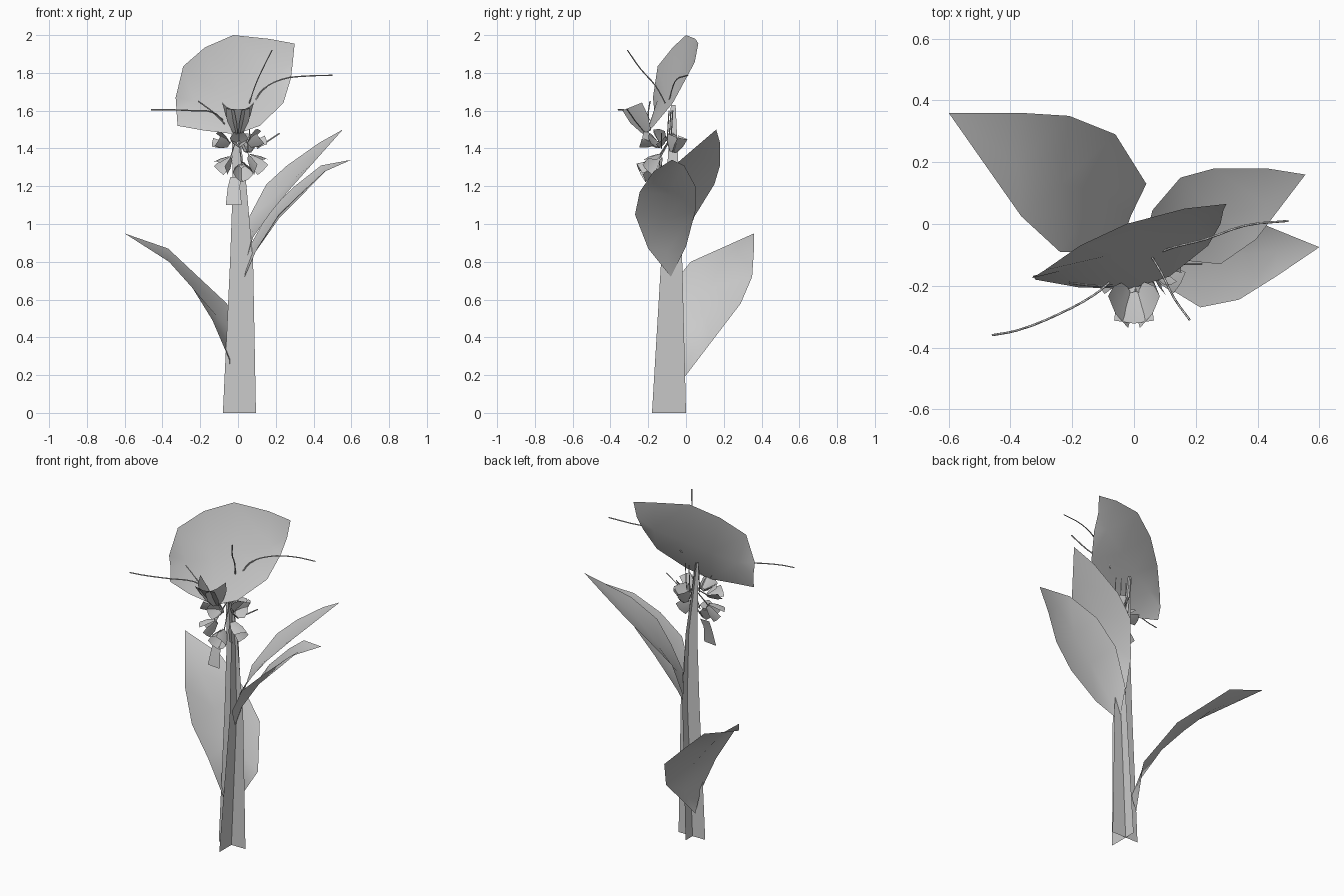
import bpy, math
from mathutils import Vector

cube = bpy.data.objects.get("Cube")
if cube:
    bpy.data.objects.remove(cube, do_unlink=True)

grey = bpy.data.materials.new("pale_grey")
grey.use_nodes = True
grey.diffuse_color = (0.6, 0.6, 0.6, 1)
grey.node_tree.nodes["Principled BSDF"].inputs["Base Color"].default_value = (0.6, 0.6, 0.6, 1)


def finish(name, verts, faces, smooth=True):
    mesh = bpy.data.meshes.new(name)
    mesh.from_pydata([tuple(v) for v in verts], [], faces)
    mesh.materials.append(grey)
    for p in mesh.polygons:
        p.use_smooth = smooth
    obj = bpy.data.objects.new(name, mesh)
    bpy.context.collection.objects.link(obj)
    return obj


def grid_faces(rows, cols, start=0):
    return [(start + r * cols + c, start + r * cols + c + 1,
             start + (r + 1) * cols + c + 1, start + (r + 1) * cols + c)
            for r in range(rows - 1) for c in range(cols - 1)]


def leaf(name, edge_a, edge_b, sag):
    """Skin between two matching edges, with a sunken midrib."""
    verts = []
    for a, b in zip(edge_a, edge_b):
        a, b = Vector(a), Vector(b)
        verts += [a, (a + b) / 2 + Vector(sag) * (a - b).length, b]
    obj = finish(name, verts, grid_faces(len(edge_a), 3))
    weld = obj.modifiers.new("weld_tip", 'WELD')
    weld.merge_threshold = 0.001


# Stem: two crossed tapering blades on a gently curved axis
# rows: height, axis x, blade limits in x, blade limits in y
stem_rows = [(0, 0.003, -0.08, 0.095, -0.18, 0),
             (0.8, 0.038, -0.042, 0.08, -0.132, -0.02),
             (1.2, 0.028, -0.028, 0.045, -0.105, -0.035),
             (1.63, -0.025, -0.037, -0.013, -0.08, -0.055)]
axis_y = -0.066
wide, deep = [], []
for z, x, x0, x1, y0, y1 in stem_rows:
    wide += [(x0, axis_y, z), (x, axis_y, z), (x1, axis_y, z)]
    deep += [(x, y0, z), (x, axis_y, z), (x, y1, z)]
rows = len(stem_rows)
finish("stem", wide + deep, grid_faces(rows, 3) + grid_faces(rows, 3, len(wide)), False)

# Side leaves: base, four edge points, tip
base, tip = (-0.04, -0.03, 0.16), (-0.6, 0.36, 0.95)
leaf("lower_right_leaf",
     [base, (0.04, 0.13, 0.37), (-0.06, 0.29, 0.58), (-0.21, 0.35, 0.72), (-0.37, 0.36, 0.87), tip],
     [base, (-0.045, -0.075, 0.28), (-0.135, -0.09, 0.49), (-0.24, -0.09, 0.66),
      (-0.365, 0.025, 0.8), tip],
     (-0.03, 0, -0.06))
base, tip = (0.035, -0.05, 0.78), (0.555, 0.16, 1.5)
leaf("upper_left_leaf",
     [base, (0.06, 0.045, 1.04), (0.15, 0.15, 1.21), (0.26, 0.18, 1.31), (0.43, 0.18, 1.43), tip],
     [base, (0.08, -0.1, 0.93), (0.18, -0.12, 1.07), (0.28, -0.13, 1.19), (0.395, -0.05, 1.32), tip],
     (0.04, 0, -0.06))
base, tip = (0.035, -0.08, 0.72), (0.6, -0.075, 1.34)
leaf("front_left_leaf",
     [base, (0.1, -0.2, 0.87), (0.215, -0.27, 1.05), (0.34, -0.245, 1.17), (0.46, -0.17, 1.28), tip],
     [base, (0.06, 0, 0.88), (0.17, 0.05, 1.07), (0.3, 0.05, 1.2), (0.44, -0.01, 1.31), tip],
     (0.07, 0, -0.1))

# Broad hood leaf behind the blossoms
leaf("hood_leaf",
     [(-0.33, -0.175, 1.67), (-0.29, -0.15, 1.835), (-0.175, -0.07, 1.935), (-0.025, 0, 2),
      (0.165, 0.05, 1.98), (0.3, 0.065, 1.955)],
     [(-0.32, -0.18, 1.52), (-0.18, -0.205, 1.495), (-0.01, -0.21, 1.475), (0.115, -0.17, 1.52),
      (0.24, -0.07, 1.64), (0.28, 0, 1.77)],
     (0, 0.07, -0.03))


# Thin curling filaments and stalks
def tube(name, points, radius):
    curve = bpy.data.curves.new(name, 'CURVE')
    curve.dimensions = '3D'
    curve.bevel_depth = radius
    curve.bevel_resolution = 0
    curve.resolution_u = 3
    spline = curve.splines.new('BEZIER')
    spline.bezier_points.add(len(points) - 1)
    for p, co in zip(spline.bezier_points, points):
        p.co = co
        p.handle_left_type = p.handle_right_type = 'AUTO'
    curve.materials.append(grey)
    bpy.context.collection.objects.link(bpy.data.objects.new(name, curve))


tube("left_filament", [(0.09, -0.09, 1.65), (0.13, -0.075, 1.71), (0.23, -0.05, 1.765),
                       (0.36, -0.005, 1.783), (0.5, 0.01, 1.787)], 0.0035)
tube("right_filament", [(-0.08, -0.19, 1.55), (-0.13, -0.23, 1.59), (-0.24, -0.29, 1.6),
                        (-0.38, -0.345, 1.605), (-0.46, -0.36, 1.605)], 0.0035)
tube("upright_filament", [(0.06, -0.11, 1.64), (0.09, -0.16, 1.73), (0.13, -0.24, 1.82),
                          (0.18, -0.31, 1.92)], 0.0035)


# Blossoms: wide two-step petals flaring around an axis
def blossom(name, centre, axis, size, petals, arc=math.tau, flare=0.6):
    centre, axis = Vector(centre), Vector(axis).normalized()
    turn = Vector((0, 0, 1)).rotation_difference(axis)
    verts, faces = [], []
    for i in range(petals):
        ang = arc * (i - (petals - 1) / 2) / petals - math.pi / 2
        out = Vector((math.cos(ang), math.sin(ang), 0))
        side = Vector((-out.y, out.x, 0))
        faces += grid_faces(3, 3, len(verts))
        for reach, height, half in ((0.15, 0, 0.2), (flare * 0.7, 0.55, 0.42), (flare, 1.1, 0.46)):
            for s in (-1, 0, 1):
                p = out * (reach - 0.15 * abs(s) * reach) + side * s * half
                p.z = height
                verts.append(centre + turn @ (p * size))
    finish(name, verts, faces)


blossom("top_blossom", (0, -0.2, 1.49), (0, -0.4, 1), 0.14, 3, math.pi, 0.5)
florets = [
    ((-0.05, -0.13, 1.42), (-1, -0.4, 0.5), 0.07, 3),
    ((0.06, -0.13, 1.42), (1, -0.4, 0.7), 0.075, 3),
    ((-0.04, -0.15, 1.35), (-0.8, -0.5, -0.8), 0.075, 3),
    ((0.06, -0.14, 1.36), (0.7, -0.4, -0.6), 0.085, 3),
    ((0.005, -0.16, 1.43), (0, -1, 0.3), 0.07, 4),
    ((0.02, -0.16, 1.31), (0.1, -1, -0.5), 0.08, 4),
    ((0.05, -0.07, 1.38), (0.1, 0.3, 1), 0.08, 4),
]
for i, (centre, axis, size, petals) in enumerate(florets):
    blossom(f"floret_{i + 1}", centre, axis, size, petals)
    tube(f"floret_stalk_{i + 1}", [(0, axis_y, 1.48), centre], 0.003)

# Hanging bud petals under the cluster
finish("hanging_petal", [(-0.055, -0.17, 1.19), (0.01, -0.18, 1.2), (-0.065, -0.19, 1.1),
                         (0.02, -0.2, 1.1), (-0.04, -0.16, 1.25), (0.02, -0.16, 1.25)],
       [(0, 1, 3, 2), (4, 5, 1, 0)])

# Upright stalks near the stem top
for i, (x, y) in enumerate(((-0.02, -0.1), (0.03, -0.08), (0.06, -0.09))):
    tube(f"upright_stalk_{i + 1}", [(x, y, 1.44), (x, y + 0.01, 1.6)], 0.003)
tube("top_stalk", [(-0.07, -0.2, 1.53), (-0.13, -0.2, 1.59), (-0.21, -0.19, 1.65)], 0.0035)
tube("small_stalk", [(0.1, -0.13, 1.4), (0.22, -0.13, 1.48)], 0.0035)
